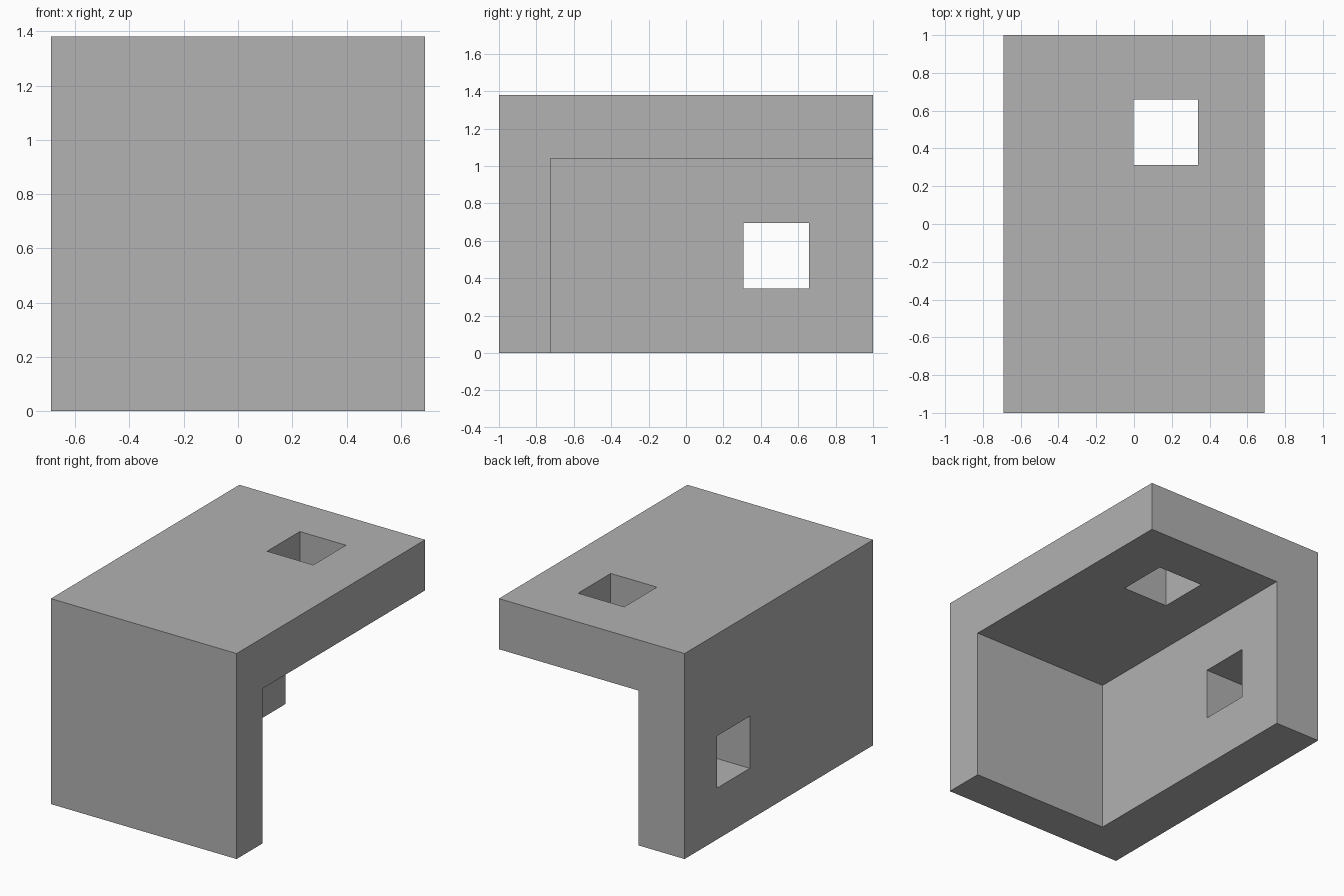
import bpy

default = bpy.data.objects.get("Cube")
if default:
    bpy.data.objects.remove(default, do_unlink=True)

grey = bpy.data.materials.new("plain grey")
grey.use_nodes = True
colour = (0.445, 0.445, 0.445, 1)
grey.diffuse_color = colour
grey.node_tree.nodes["Principled BSDF"].inputs["Base Color"].default_value = colour


def box(name, x, y, z):
    """Box spanning the given (low, high) range on each axis."""
    bpy.ops.mesh.primitive_cube_add(size=1)
    obj = bpy.context.object
    obj.name = name
    spans = (x, y, z)
    for v in obj.data.vertices:
        v.co = [hi if c > 0 else lo for c, (lo, hi) in zip(v.co, spans)]
    obj.data.materials.append(grey)
    return obj


def cut(target, cutter):
    """Subtract the cutter from the target, then discard the cutter."""
    cutter.hide_render = True
    mod = target.modifiers.new("cut", 'BOOLEAN')
    mod.operation = 'DIFFERENCE'
    mod.solver = 'EXACT'
    mod.object = cutter
    bpy.context.view_layer.objects.active = target
    bpy.ops.object.modifier_apply(modifier=mod.name)
    bpy.data.objects.remove(cutter, do_unlink=True)


# Solid block that becomes a three-walled corner shell
shell = box("corner_shell", (-0.69, 0.69), (-1, 1), (0, 1.38))

# Hollow open to the left, back and bottom; leaves front, right and top walls
cut(shell, box("cavity", (-0.347, 1.2), (-0.725, 1.5), (-0.5, 1.04)))

# Square hole through the top wall
cut(shell, box("top_hole", (-0.003, 0.34), (0.313, 0.66), (0.9, 1.6)))

# Square hole through the right wall
cut(shell, box("side_hole", (-1, -0.2), (0.308, 0.657), (0.345, 0.695)))
